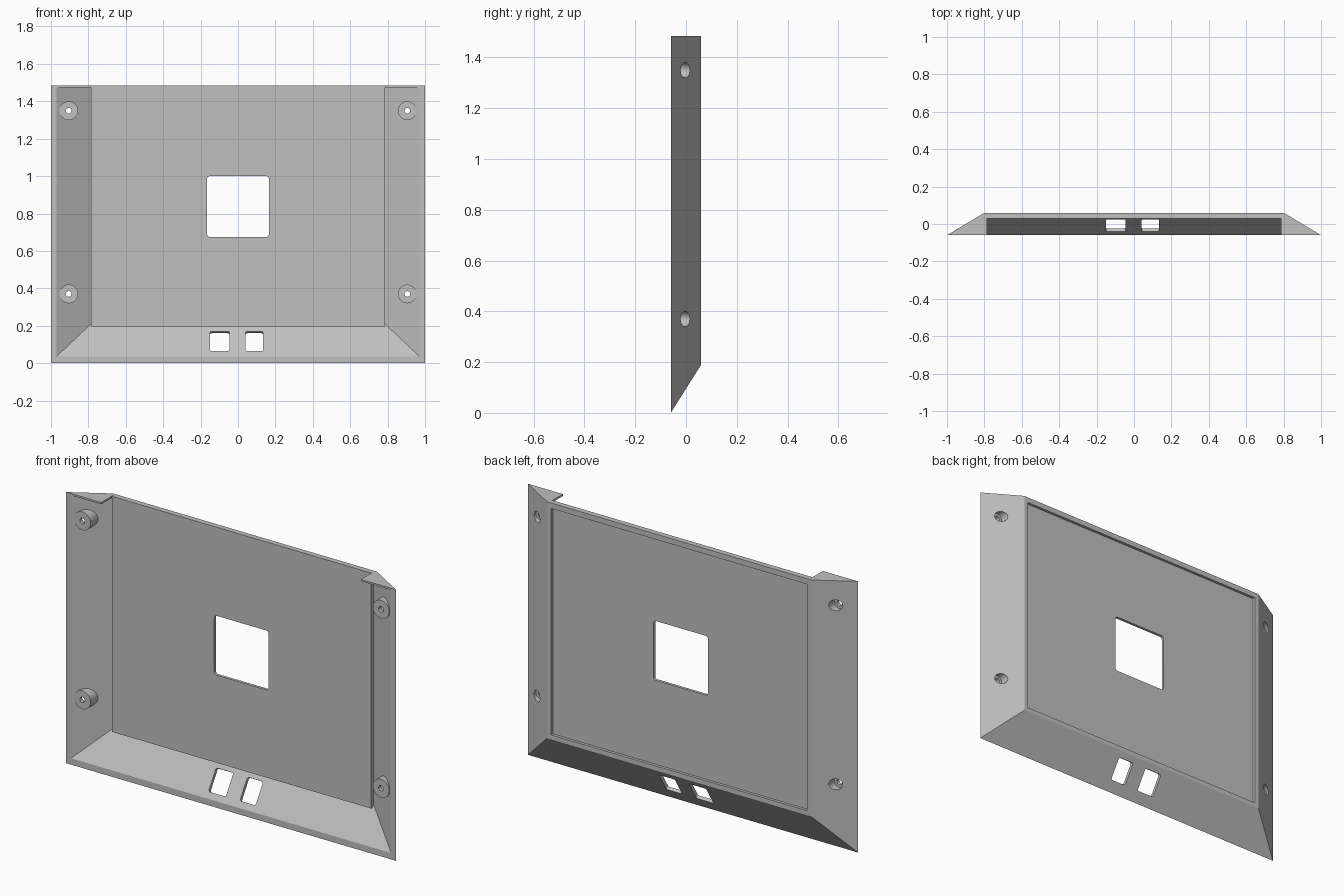
import bpy, bmesh, math
from mathutils import Matrix, Vector

cube = bpy.data.objects.get("Cube")
if cube:
    bpy.data.objects.remove(cube)

grey = bpy.data.materials.new("plain grey")
grey.use_nodes = True
COLOUR = (0.53, 0.53, 0.53, 1)
grey.diffuse_color = COLOUR
grey.node_tree.nodes["Principled BSDF"].inputs["Base Color"].default_value = COLOUR


def to_object(name, bm):
    bmesh.ops.recalc_face_normals(bm, faces=bm.faces)
    mesh = bpy.data.meshes.new(name)
    bm.to_mesh(mesh)
    bm.free()
    mesh.materials.append(grey)
    obj = bpy.data.objects.new(name, mesh)
    bpy.context.collection.objects.link(obj)
    return obj


def frustum(name, front, back, top):
    """Solid between two rectangles, each (y, half width, bottom z)."""
    bm = bmesh.new()
    rings = [[bm.verts.new(p) for p in ((-w, y, z), (w, y, z), (w, y, top), (-w, y, top))]
             for y, w, z in (front, back)]
    for ring in rings:
        bm.faces.new(ring)
    for i in range(4):
        j = (i + 1) % 4
        bm.faces.new((rings[0][i], rings[0][j], rings[1][j], rings[1][i]))
    return to_object(name, bm)


def box(name, low, high, radius=0, matrix=Matrix()):
    """Box, with its edges along y rounded when a radius is given."""
    bm = bmesh.new()
    low, high = Vector(low), Vector(high)
    size = Matrix.Diagonal(high - low).to_4x4()
    bmesh.ops.create_cube(bm, size=1, matrix=Matrix.Translation((low + high) / 2) @ size)
    if radius:
        edges = [e for e in bm.edges
                 if abs(e.verts[0].co.y - e.verts[1].co.y) > 0.001]
        bmesh.ops.bevel(bm, geom=edges, offset=radius, segments=5,
                        profile=0.5, affect='EDGES')
    bm.transform(matrix)
    return to_object(name, bm)


def cylinder(name, x, z, radius, y0, y1):
    bm = bmesh.new()
    bmesh.ops.create_cone(bm, cap_ends=True, segments=40, radius1=radius,
                          radius2=radius, depth=y1 - y0)
    bm.transform(Matrix.Translation((x, (y0 + y1) / 2, z))
                 @ Matrix.Rotation(math.pi / 2, 4, 'X'))
    return to_object(name, bm)


def combine(target, tool, operation='DIFFERENCE'):
    mod = target.modifiers.new("combine", 'BOOLEAN')
    mod.operation = operation
    mod.solver = 'EXACT'
    mod.object = tool
    bpy.context.view_layer.objects.active = target
    bpy.ops.object.modifier_apply(modifier=mod.name)
    bpy.data.objects.remove(tool)


TOP = 1.485
SCREWS = [(x, z) for x in (-0.905, 0.905) for z in (0.37, 1.35)]

# Outer shell with sloping sides and bottom
tray = frustum("mounting_tray", (-0.06, 1, 0), (0.06, 0.8, 0.19), TOP)

# Hollow: open at the top between the corner caps, minus floor and bosses
hollow = frustum("hollow", (-0.072, 0.99, 0.016), (0.05, 0.787, 0.209), TOP - 0.01)
combine(hollow, box("top_opening", (-0.787, -0.1, 1.3), (0.787, 0.04, 1.6)), 'UNION')
combine(hollow, box("floor", (-0.785, 0.03, 0.195), (0.785, 0.1, 1.7)))
for x, z in SCREWS:
    combine(hollow, cylinder("boss", x, z, 0.05, -0.055, 0.2))
combine(tray, hollow)

# Shallow recess in the back and the central opening
combine(tray, box("back_recess", (-0.775, 0.045, 0.215), (0.775, 0.1, 1.455)))
combine(tray, box("centre_opening", (-0.165, -0.2, 0.675), (0.165, 0.2, 1.0), 0.015))

# Two ports cut square to the sloping bottom wall
tilt = (Matrix.Translation((0, -0.008, 0.1175))
        @ Matrix.Rotation(-math.atan2(0.12, 0.19), 4, 'X'))
for x0, x1 in ((-0.15, -0.045), (0.04, 0.135)):
    combine(tray, box("port", (x0, -0.06, -0.062), (x1, 0.06, 0.062), 0.01, tilt))

# Screw holes, wide from the back and narrow through the boss
for x, z in SCREWS:
    combine(tray, cylinder("screw_hole", x, z, 0.015, -0.2, 0.2))
    combine(tray, cylinder("screw_head_bore", x, z, 0.03, -0.035, 0.2))

# Smooth round walls, sharp edges elsewhere
bpy.ops.object.select_all(action='DESELECT')
tray.select_set(True)
bpy.context.view_layer.objects.active = tray
bpy.ops.object.shade_smooth_by_angle(angle=math.radians(25))
